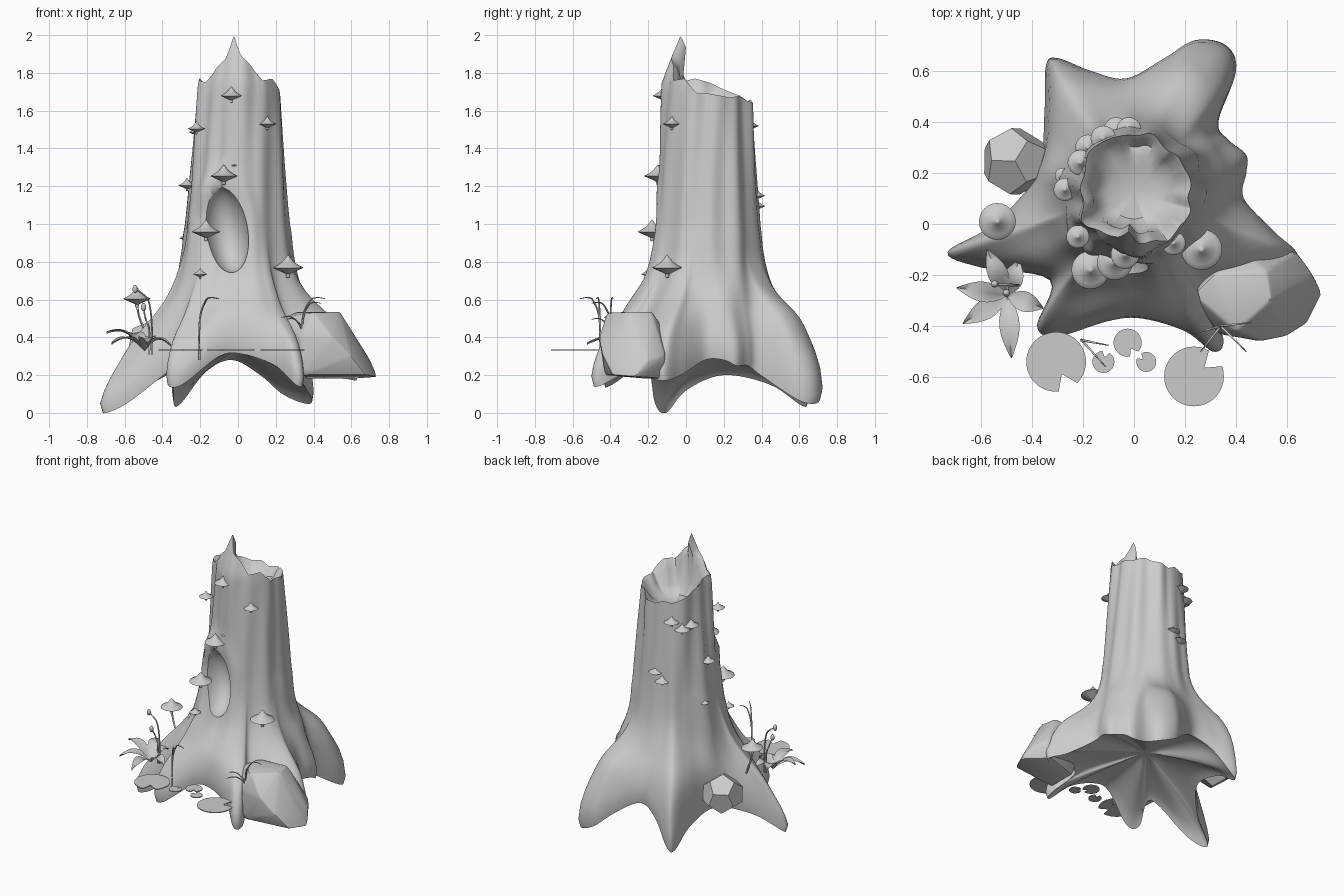
import bpy, bmesh, math
from mathutils import Vector, Matrix, noise

if "Cube" in bpy.data.objects:
    bpy.data.objects.remove(bpy.data.objects["Cube"])


def finish(name, bm, angle=40):
    bmesh.ops.recalc_face_normals(bm, faces=bm.faces)
    me = bpy.data.meshes.new(name)
    bm.to_mesh(me)
    bm.free()
    ob = bpy.data.objects.new(name, me)
    bpy.context.collection.objects.link(ob)
    smooth(ob, angle)
    return ob


def smooth(ob, angle):
    bpy.ops.object.select_all(action='DESELECT')
    ob.select_set(True)
    bpy.context.view_layer.objects.active = ob
    bpy.ops.object.shade_smooth_by_angle(angle=math.radians(angle))


def skin(bm, rings, start, end):
    """Closed surface through rings, with a pole at each end."""
    vs = [[bm.verts.new(p) for p in r] for r in rings]
    n = len(rings[0])
    a, b = bm.verts.new(start), bm.verts.new(end)
    for i in range(n):
        j = (i + 1) % n
        bm.faces.new((a, vs[0][j], vs[0][i]))
        bm.faces.new((b, vs[-1][i], vs[-1][j]))
        for p, q in zip(vs, vs[1:]):
            bm.faces.new((p[i], p[j], q[j], q[i]))


def catmull(pts, steps, closed):
    out, n = [], len(pts)
    for i in range(n if closed else n - 1):
        p = [pts[k % n] if closed else pts[max(0, min(n - 1, k))] for k in range(i - 1, i + 3)]
        for s in range(steps):
            t = s / steps
            out.append(0.5 * (2 * p[1] + (p[2] - p[0]) * t + (2 * p[0] - 5 * p[1] + 4 * p[2] - p[3]) * t * t
                              + (3 * p[1] - p[0] - 3 * p[2] + p[3]) * t ** 3))
    return out if closed else out + [pts[-1]]


# Trunk: footprint of the roots (x, y, underside height)
FOOT = [(.44, .20, .28), (.44, .27, .25), (.37, .33, .25), (.33, .4, .2), (.40, .6, .07), (.36, .7, .05),
        (.24, .72, .1), (.12, .65, .2), (-.03, .57, .28), (-.17, .6, .22), (-.30, .65, .06), (-.345, .62, .04),
        (-.35, .45, .15), (-.38, .2, .2), (-.55, 0, .12), (-.73, -.11, 0), (-.6, -.17, .05), (-.33, -.22, .25),
        (-.38, -.4, .15), (-.3, -.44, .15), (-.1, -.38, .3), (.03, -.37, .31), (.2, -.42, .25), (.31, -.5, .15),
        (.35, -.45, .15), (.29, -.26, .25), (.5, -.22, .2), (.64, -.13, .17), (.55, -.03, .2), (.43, .1, .28)]
# Broken rim height by angle
RIM = [(0, 1.69), (30, 1.67), (50, 1.68), (65, 1.65), (90, 1.63), (105, 1.66), (120, 1.65), (150, 1.7), (180, 1.75),
       (200, 1.77), (218, 1.75), (235, 1.83), (250, 1.88), (262, 2.0), (275, 1.89), (290, 1.84), (305, 1.76),
       (325, 1.77), (345, 1.69), (360, 1.69)]
C = Vector((0, .12, 0))
Z0 = .95


def rim(a):
    d = math.degrees(a) % 360
    for (p, u), (q, v) in zip(RIM, RIM[1:]):
        if p <= d <= q:
            return u + (v - u) * (d - p) / (q - p)
    return 1.69


def radius(a, z):
    t = max(0, (z - Z0) / .8) ** .75
    rx, ry = .28 - .067 * t, .275 - .04 * t
    r = 1 / math.hypot(math.cos(a) / rx, math.sin(a) / ry)
    # bark ridges running up the trunk
    r += .022 * noise.noise((3 * math.cos(a), 3 * math.sin(a), z * .9))
    r += .004 * math.sin(11 * a + 2 * math.sin(2 * z))
    if math.sin(a) < 0:  # swollen lip round the hollow
        x = r * math.cos(a)
        e = math.hypot((x + .07) / .13, (z - .98) / .23)
        r += (.035 if x < -.07 else .012) * math.exp(-((e - 1.15) / .25) ** 2)
    if z > 1.75:
        r *= 1 - .35 * (z - 1.75) / .25
    return r


cols = []
foot = catmull([Vector(f) for f in FOOT], 6, True)
for p in sorted(foot, key=lambda p: math.atan2(p.y - C.y, p.x)):
    d = p - C
    a, R, zb = math.atan2(d.y, d.x), math.hypot(d.x, d.y), max(0, p.z)
    top, rt = rim(a), radius(a, Z0)
    col = [(.10, 1.555), (.15, 1.58 + .2 * (top - 1.63)), (.8 * radius(a, top), top - .06),
           (.93 * radius(a, top), top - .015)]
    for k in range(18):
        z = top + (Z0 - top) * k / 18
        col.append((radius(a, z), z))
    back = min(1, max(0, d.y / .3))
    z1, z2 = .56 - .04 * back, (zb + .36) * (1 - back) + .64 * back
    bez = [Vector(v) for v in ((rt, Z0), (rt + .025, z1), (rt + (R - rt) * .87, z2), (R, zb + .05))]
    for k in range(15):
        t = k / 14
        q = bez[0] * (1 - t) ** 3 + bez[1] * 3 * t * (1 - t) ** 2 + bez[2] * 3 * t * t * (1 - t) + bez[3] * t ** 3
        # bark unevenness fading out at the tips
        n = .03 * t * (1 - t) * 4 * noise.noise((5 * q.x * math.cos(a), 5 * q.x * math.sin(a), 3 * q.y))
        col.append((q.x + n, q.y))
    for s in (.98, .92, .8, .6, .4, .2):
        col.append((R * s, zb + (.34 - zb) * ((.98 - s) / .98) ** .65))
    cols.append([(C.x + r * math.cos(a), C.y + r * math.sin(a), z) for r, z in col])
bm = bmesh.new()
skin(bm, list(zip(*cols)), (0, .12, 1.55), (0, .12, .34))
trunk = finish("tree_trunk", bm, 180)

# Hollow carved into the front
bm = bmesh.new()
bmesh.ops.create_icosphere(bm, subdivisions=4, radius=1, matrix=Matrix.Translation((-.065, -.2, .975))
                           @ Matrix.Rotation(math.radians(-10), 4, 'Y') @ Matrix.Diagonal((.118, .18, .235, 1)))
cutter = finish("hollow_cutter", bm)
cutter.hide_render = True
mod = trunk.modifiers.new("hollow", 'BOOLEAN')
mod.operation, mod.object, mod.solver = 'DIFFERENCE', cutter, 'EXACT'
bpy.context.view_layer.objects.active = trunk
bpy.ops.object.modifier_apply(modifier=mod.name)
bpy.data.objects.remove(cutter)
smooth(trunk, 50)


# Rocks: faceted hulls with worn edges
def rock(name, pts, bevel):
    bm = bmesh.new()
    for p in pts:
        bm.verts.new(p)
    bmesh.ops.convex_hull(bm, input=bm.verts)
    bmesh.ops.dissolve_limit(bm, angle_limit=.12, verts=bm.verts, edges=bm.edges)
    if bevel:
        bmesh.ops.bevel(bm, geom=bm.edges[:], offset=bevel, segments=2, profile=.5, affect='EDGES')
    finish(name, bm, 25)


rock("large_rock", [(.23, -.28, .5), (.27, -.2, .4), (.31, -.2, .535), (.42, -.1, .42), (.52, -.18, .535),
                    (.64, -.11, .3), (.74, -.27, .19), (.70, -.2, .28), (.68, -.39, .2), (.6, -.44, .3),
                    (.5, -.46, .4), (.4, -.42, .53), (.54, -.3, .535), (.33, -.43, .4), (.34, -.43, .2),
                    (.36, -.2, .18), (.6, -.12, .18)], .012)
g = (1 + 5 ** .5) / 2
turn = Matrix.Rotation(.5, 3, 'Z') @ Matrix.Rotation(.35, 3, 'X')
dod = [Vector((x, y, z)) for x in (-1, 1) for y in (-1, 1) for z in (-1, 1)]
for u in (-1, 1):
    for v in (-1, 1):
        dod += [Vector((0, u / g, v * g)), Vector((u / g, v * g, 0)), Vector((v * g, 0, u / g))]
rock("small_rock", [Vector((-.465, .245, .345)) + turn @ v * .08 for v in dod], 0)

# Mushrooms: lathed pointed caps with a short stem
CAP = [(.15, .66), (.4, .36), (.75, .12), (.97, .02), (1, -.03), (.75, -.14), (.3, -.34), (.15, -.42), (.12, -.65)]
SHROOMS = [(-.17, -.18, .96, .075), (.265, -.1, .77, .08), (-.035, -.12, 1.68, .056), (-.22, -.05, 1.505, .045),
           (.155, -.075, 1.53, .047), (-.075, -.15, 1.255, .07), (-.2, -.2, .735, .037), (-.535, .01, .605, .072),
           (-.02, -.13, 1.31, .018), (-.12, .335, 1.52, .05), (-.21, .24, 1.487, .05), (-.18, .3, 1.468, .05),
           (-.02, .37, 1.15, .048), (-.07, .37, 1.095, .048), (-.27, .135, 1.205, .045), (-.28, .19, .926, .03)]
for i, (x, y, z, r) in enumerate(SHROOMS):
    bm = bmesh.new()
    skin(bm, [[(x + r * u * math.cos(k * math.tau / 24), y + r * u * math.sin(k * math.tau / 24), z + r * h)
               for k in range(24)] for u, h in CAP], (x, y, z + r * .87), (x, y, z - r * .7))
    finish(f"mushroom_{i + 1}", bm, 50)


# Stems and reed blades: tapered tubes along a path
def stem(name, pts, r0, r1):
    path = catmull([Vector(p) for p in pts], 6, False)
    bm, rings = bmesh.new(), []
    for i, p in enumerate(path):
        d = (path[min(i + 1, len(path) - 1)] - path[max(i - 1, 0)]).normalized()
        q = d.to_track_quat('Z', 'Y')
        r = r0 + (r1 - r0) * i / (len(path) - 1)
        rings.append([p + q @ Vector((r * math.cos(k * math.pi / 3), r * math.sin(k * math.pi / 3), 0))
                      for k in range(6)])
    skin(bm, rings, path[0], path[-1])
    finish(name, bm, 60)


stem("tall_mushroom_stem", [(-.48, .0, .4), (-.52, .01, .5), (-.535, .01, .57)], .006, .006)
for i, (b, t, h) in enumerate([((-.205, -.455), (-.1, -.475), .61), ((-.205, -.455), (-.11, -.56), .61),
                               ((.34, -.4), (.46, -.385), .61), ((.34, -.4), (.23, -.43), .51),
                               ((.34, -.4), (.44, -.5), .585), ((.34, -.4), (.26, -.5), .5)]):
    bx, by = b
    dx, dy = t[0] - bx, t[1] - by
    z0 = .28 if bx < 0 else .32
    stem(f"reed_{i + 1}", [(bx, by, z0), (bx + dx * .03, by + dy * .03, z0 + (h - z0) * .65),
                           (bx + dx * .35, by + dy * .35, h - .015), (bx + dx * .65, by + dy * .65, h), (*t, h - .005)],
         .006, .002)
for i, (b, t, h) in enumerate([((-.455, -.24), (-.545, -.235), .655), ((-.47, -.24), (-.5, -.27), .56)]):
    stem(f"flower_stem_{i + 1}", [(*b, .31), (b[0], b[1], .44), (b[0] - .02, b[1], h - .06), (*t, h)], .006, .004)
    bm = bmesh.new()
    bmesh.ops.create_uvsphere(bm, u_segments=12, v_segments=8, radius=1,
                              matrix=Matrix.Translation((*t, h)) @ Matrix.Diagonal((.014, .014, .022, 1)))
    finish(f"flower_bud_{i + 1}", bm, 60)

# Leaf rosette: arched pointed leaves round one base
for i, (x, y, h) in enumerate([(-.695, -.25, .42), (-.67, -.39, .36), (-.48, -.525, .36), (-.355, -.33, .35),
                               (-.45, -.14, .37), (-.575, -.1, .4)]):
    b = Vector((-.495, -.28, .325))
    d = Vector((x, y, 0)) - Vector((b.x, b.y, 0))
    side = Vector((-d.y, d.x, 0)).normalized()
    bm, rows = bmesh.new(), []
    for k in range(9):
        t = k / 8
        w = .038 * math.sin(math.pi * t ** .9) + .002
        p = b + d * t + Vector((0, 0, (h - b.z) * t + .05 * math.sin(math.pi * t)))
        rows.append([bm.verts.new(p + side * w * s + Vector((0, 0, .012 * abs(s)))) for s in (-1, 0, 1)])
    for p, q in zip(rows, rows[1:]):
        for k in (0, 1):
            bm.faces.new((p[k], p[k + 1], q[k + 1], q[k]))
    bmesh.ops.solidify(bm, geom=bm.faces[:], thickness=.004)
    finish(f"leaf_{i + 1}", bm, 50)

# Lily pads: thin discs with a notch
for i, (x, y, r, ang) in enumerate([(-.305, -.54, .117, -65), (.235, -.597, .117, 40), (-.025, -.465, .055, -60),
                                    (.048, -.54, .039, 140), (-.12, -.54, .043, 75)]):
    bm = bmesh.new()
    pts = [(x + r * .45 * math.cos(math.radians(ang)), y + r * .45 * math.sin(math.radians(ang)))]
    for k in range(33):
        a = math.radians(ang + 20 + 320 * k / 32)
        pts.append((x + r * math.cos(a), y + r * math.sin(a)))
    f = bm.faces.new([bm.verts.new((u, v, .329)) for u, v in pts])
    ext = bmesh.ops.extrude_face_region(bm, geom=[f])
    bmesh.ops.translate(bm, vec=(0, 0, .006), verts=[v for v in ext["geom"] if isinstance(v, bmesh.types.BMVert)])
    finish(f"lily_pad_{i + 1}", bm, 40)
